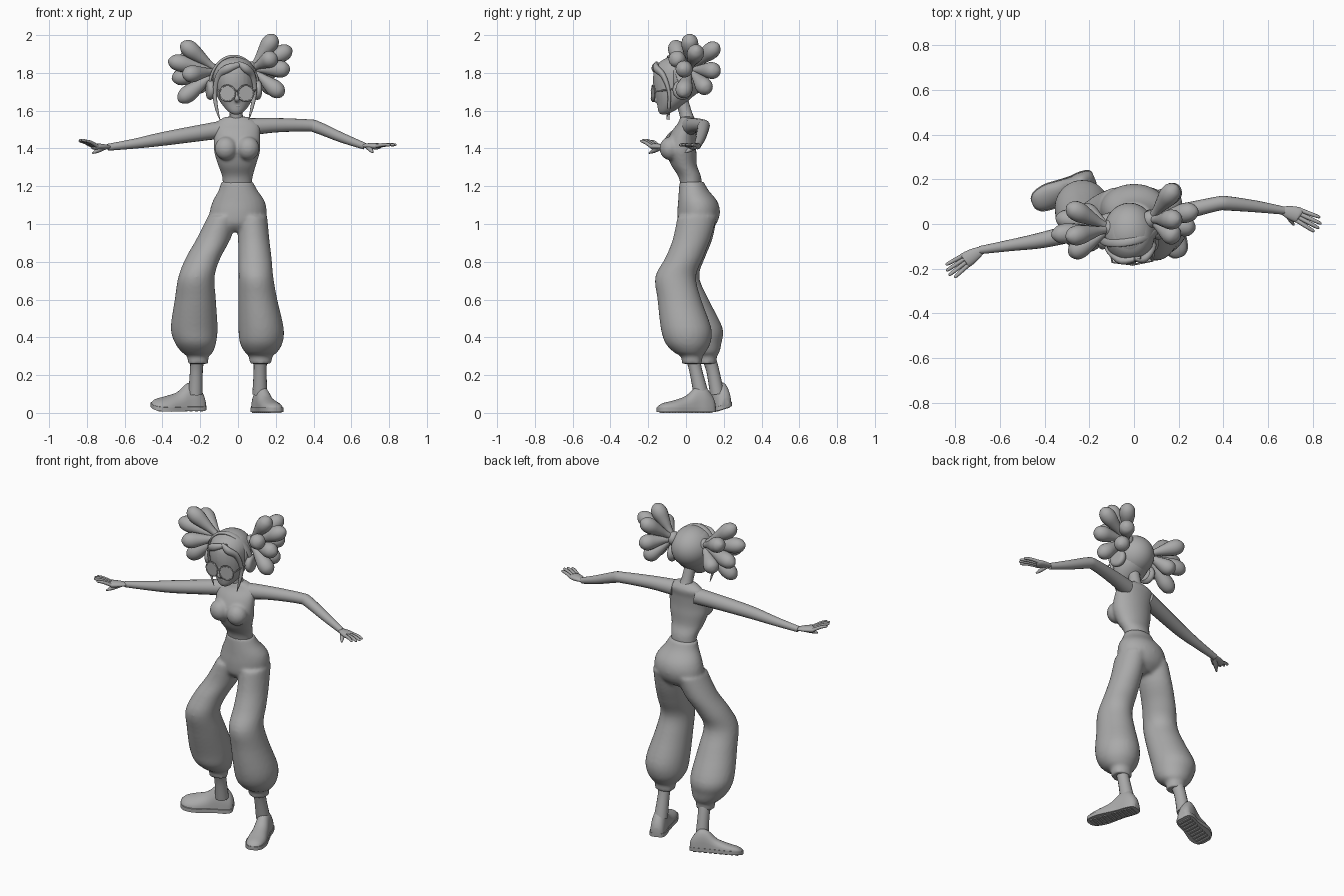
import bpy, bmesh, math
from mathutils import Vector, Matrix

default = bpy.data.objects.get("Cube")
if default:
    bpy.data.objects.remove(default, do_unlink=True)

grey = bpy.data.materials.new("plain_grey")
grey.use_nodes = True
grey.diffuse_color = (0.4, 0.4, 0.4, 1)
grey.node_tree.nodes["Principled BSDF"].inputs["Base Color"].default_value = (0.4, 0.4, 0.4, 1)


# ---------- helpers ----------
def spline(rows, steps=4):
    """Catmull-Rom interpolation of equal-length number rows."""
    out = []
    last = len(rows) - 1
    for i in range(last):
        a, b, c, d = (rows[min(max(k, 0), last)] for k in (i - 1, i, i + 1, i + 2))
        for s in range(steps):
            t = s / steps
            out.append([q + t / 2 * (r - p + t * (2 * p - 5 * q + 4 * r - e + t * (3 * (q - r) + e - p)))
                        for p, q, r, e in zip(a, b, c, d)])
    out.append(list(rows[-1]))
    return out


def skin(bm, rings):
    """Bridge rings of points and cap both ends."""
    loops = [[bm.verts.new(p) for p in ring] for ring in rings]
    n = len(loops[0])
    for low, high in zip(loops, loops[1:]):
        for i in range(n):
            bm.faces.new((low[i], low[(i + 1) % n], high[(i + 1) % n], high[i]))
    bm.faces.new(loops[0][::-1])
    bm.faces.new(loops[-1])


def stack(bm, rows, sides=28):
    """Level elliptical rings: x, y, z, half width, half depth."""
    rings = []
    for x, y, z, rx, ry in spline(rows):
        rings.append([(x + max(rx, .002) * math.cos(k * math.tau / sides),
                       y + max(ry, .002) * math.sin(k * math.tau / sides), z) for k in range(sides)])
    skin(bm, rings)


def tube(bm, rows, flat=1.0, up=(0, 0, 1), sides=16):
    """Tube along points x, y, z, radius; flat scales it along up."""
    rows = spline(rows)
    pts = [Vector(r[:3]) for r in rows]
    rings = []
    for i, p in enumerate(pts):
        t = (pts[min(i + 1, len(pts) - 1)] - pts[max(i - 1, 0)]).normalized()
        side = t.cross(Vector(up)).normalized()
        lift = side.cross(t) * flat
        r = max(rows[i][3], .001)
        rings.append([p + r * (side * math.cos(k * math.tau / sides) + lift * math.sin(k * math.tau / sides))
                      for k in range(sides)])
    skin(bm, rings)


def ball(bm, centre, size):
    m = Matrix.Translation(centre) @ Matrix.Diagonal((*size, 1))
    return bmesh.ops.create_uvsphere(bm, u_segments=32, v_segments=20, radius=1, matrix=m)


def finish(bm, name, voxel=0):
    bmesh.ops.recalc_face_normals(bm, faces=bm.faces)
    mesh = bpy.data.meshes.new(name)
    bm.to_mesh(mesh)
    bm.free()
    mesh.materials.append(grey)
    obj = bpy.data.objects.new(name, mesh)
    bpy.context.collection.objects.link(obj)
    bpy.ops.object.select_all(action='DESELECT')
    obj.select_set(True)
    bpy.context.view_layer.objects.active = obj
    bpy.ops.object.shade_smooth_by_angle(angle=math.radians(50))
    if voxel:
        fuse = obj.modifiers.new("fuse", 'REMESH')
        fuse.mode, fuse.voxel_size, fuse.use_smooth_shade = 'VOXEL', voxel, True
        soften = obj.modifiers.new("soften", 'SMOOTH')
        soften.factor, soften.iterations = 0.5, 6
    return obj


def part(name, build, *args, voxel=0, **kw):
    bm = bmesh.new()
    build(bm, *args, **kw)
    return finish(bm, name, voxel)


# ---------- torso and neck ----------
bm = bmesh.new()
stack(bm, [(-.005, .03, 1.18, .075, .055), (-.003, .02, 1.25, .081, .06), (-.005, -.01, 1.31, .1, .068),
           (-.005, -.025, 1.38, .121, .08), (-.005, -.025, 1.43, .123, .078), (-.005, -.01, 1.49, .122, .066),
           (-.005, .01, 1.535, .115, .052), (-.008, .005, 1.568, .06, .035)])
for s in (-1, 1):
    ball(bm, (s * .058 - .005, -.083, 1.4), (.06, .057, .062))
finish(bm, "torso", .008)
part("neck", tube, [(-.005, .012, 1.53, .045), (-.01, 0, 1.58, .034), (-.018, -.03, 1.68, .034)], up=(0, 1, 0))

# ---------- trousers ----------
bm = bmesh.new()
stack(bm, [(-.005, .03, 1.225, .084, .064), (0, .04, 1.18, .102, .078), (.004, .062, 1.12, .138, .104),
           (0, .067, 1.06, .151, .113), (-.005, .06, 1, .142, .1), (-.01, .055, .96, .08, .06)])
stack(bm, [(.075, .06, 1.04, .08, .105), (.083, .03, .92, .083, .1), (.09, -.01, .82, .088, .1),
           (.095, -.055, .72, .092, .108), (.105, -.035, .6, .103, .116), (.122, 0, .45, .12, .134),
           (.123, .01, .37, .113, .12), (.122, .02, .32, .085, .083), (.12, .03, .3, .063, .058),
           (.12, .032, .26, .06, .054)])
stack(bm, [(-.08, .06, 1.04, .08, .105), (-.13, .04, .92, .09, .1), (-.185, 0, .82, .092, .1),
           (-.22, -.03, .72, .096, .1), (-.226, .01, .6, .109, .11), (-.232, .07, .45, .124, .124),
           (-.225, .08, .37, .109, .108), (-.215, .1, .32, .082, .077), (-.212, .11, .3, .058, .054),
           (-.212, .112, .26, .055, .05)])
finish(bm, "trousers", .01)


# ---------- lower legs and shoes ----------
def shoe(side, heel, toe, roll):
    heel, toe = Vector(heel), Vector(toe)
    along = toe - heel
    across = along.normalized().cross(Vector((0, 0, 1)))
    profile = spline([(0, .022, .06), (.05, .038, .095), (.18, .045, .14), (.33, .044, .135), (.5, .049, .09),
                      (.72, .056, .066), (.9, .046, .052), (.98, .026, .036), (1, .01, .025)])

    def place(t, w, z):
        return heel + along * t + across * w + Vector((0, 0, z + w * roll))

    bm = bmesh.new()
    skin(bm, [[place(t, w * math.cos(a), .02 + max(h - .02, .005) * max(math.sin(a), 0) ** .8)
               for a in [k * math.tau / 24 for k in range(24)]] for t, w, h in profile])
    finish(bm, side + "_shoe")
    bm = bmesh.new()
    skin(bm, [[place(t, (w + .004) * s, z) for s, z in ((-1, .006), (1, .006), (1, .028), (-1, .028))]
              for t, w, h in profile])
    for k in range(9):
        t = .1 + k * .1
        skin(bm, [[place(t + d, s * .036, z) for s, z in ((-1, 0), (1, 0), (1, .01), (-1, .01))]
                  for d in (-.025, .025)])
    finish(bm, side + "_sole")


shoe("left", (.1, .15, 0), (.205, -.15, 0), 0)
shoe("right", (-.178, .21, .018), (-.455, .09, .018), .3)
part("left_ankle", tube, [(.12, .03, .32, .04), (.117, .05, .23, .034), (.116, .08, .1, .04)], up=(0, 1, 0))
part("right_ankle", tube, [(-.212, .11, .32, .04), (-.22, .14, .23, .034), (-.225, .165, .1, .038)], up=(0, 1, 0))

# ---------- arms and hands ----------
part("right_arm", tube, [(-.08, .012, 1.5, .047), (-.2, -.02, 1.482, .043), (-.4, -.07, 1.45, .036),
                         (-.55, -.095, 1.425, .026), (-.69, -.117, 1.406, .018)])
part("left_arm", tube, [(.07, .018, 1.515, .046), (.2, .05, 1.523, .038), (.37, .09, 1.522, .032),
                        (.42, .092, 1.512, .032), (.55, .078, 1.457, .026), (.67, .06, 1.412, .018)])


def hand(side, wrist, knuckles, tip, thumb_tip):
    wrist, knuckles, tip, thumb_tip = map(Vector, (wrist, knuckles, tip, thumb_tip))
    across = (tip - wrist).cross(Vector((0, 0, 1))).normalized()
    bm = bmesh.new()
    tube(bm, [(*wrist, .017), (*wrist.lerp(knuckles, .5), .03), (*knuckles, .035),
              (*knuckles.lerp(tip, .1), .026)], flat=.5)
    for k, reach in zip((-1.5, -.5, .5, 1.5), (.85, 1, .98, .85)):
        base = knuckles + across * k * .016
        end = knuckles.lerp(tip, reach) + across * k * .023
        mid = base.lerp(end, .55) + Vector((0, 0, .004))
        tube(bm, [(*base, .01), (*mid, .009), (*base.lerp(end, .92), .007), (*end, .002)], sides=10)
    start = wrist.lerp(knuckles, .3)
    tube(bm, [(*start, .014), (*start.lerp(thumb_tip, .6), .012), (*thumb_tip, .004)], sides=10)
    finish(bm, side + "_hand")


hand("right", (-.68, -.115, 1.408), (-.755, -.163, 1.41), (-.835, -.22, 1.447), (-.77, -.195, 1.375))
hand("left", (.66, .062, 1.415), (.735, .04, 1.412), (.835, -.01, 1.42), (.715, -.005, 1.378))

# ---------- head ----------
bm = bmesh.new()
stack(bm, [(-.01, -.12, 1.58, .018, .015), (-.01, -.105, 1.598, .045, .042), (-.012, -.078, 1.64, .078, .076),
           (-.016, -.06, 1.69, .1, .106), (-.02, -.05, 1.76, .112, .125), (-.02, -.046, 1.82, .108, .12),
           (-.02, -.045, 1.865, .078, .085), (-.02, -.045, 1.886, .03, .03)])
tube(bm, [(-.008, -.16, 1.71, .008), (-.006, -.172, 1.68, .011), (-.005, -.172, 1.662, .016),
          (-.005, -.155, 1.65, .008)], up=(1, 0, 0))
finish(bm, "head", .006)
part("lips", ball, (-.006, -.142, 1.627), (.022, .01, .009))

# ---------- glasses ----------
glasses = (("right", -.056, -.168, -.12), ("left", .042, -.165, .2))
for side, x, y, turn in glasses:
    frame = Matrix.Translation((x, y - .008, 1.692)) @ Matrix.Rotation(turn, 4, 'Z')
    rim = bmesh.new()
    tube(rim, [(*(frame @ Vector((.042 * math.cos(k * math.tau / 16), 0, .042 * math.sin(k * math.tau / 16)))), .004)
               for k in range(17)], up=(0, 1, 0), sides=8)
    finish(rim, side + "_glasses_rim")
    lens = bmesh.new()
    bmesh.ops.create_cone(lens, cap_ends=True, segments=32, radius1=.04, radius2=.04, depth=.004,
                          matrix=frame @ Matrix.Rotation(math.pi / 2, 4, 'X'))
    finish(lens, side + "_lens")
    outer = x + math.copysign(.042, x)
    part(side + "_glasses_arm", tube, [(outer, y, 1.7, .004), (outer * 1.1, -.1, 1.71, .004),
                                       (outer * 1.15, -.04, 1.715, .004)], sides=8)
part("glasses_bridge", tube, [(-.015, -.18, 1.7, .004), (-.007, -.183, 1.705, .004), (.002, -.18, 1.7, .004)])

# ---------- headphones ----------
hub, sideways, top = Vector((-.022, -.04, 1.725)), Vector((.128, .022, 0)), Vector((0, -.04, .163))
arc = [hub + sideways * math.cos(k * math.pi / 12) + top * math.sin(k * math.pi / 12) for k in range(13)]
part("headband", tube, [(*p, .008) for p in arc], flat=2.2, up=(0, -1, 0))
for side, s in (("left", 1), ("right", -1)):
    bm = bmesh.new()
    centre = hub + sideways * s * .95 - Vector((0, 0, .015))
    tube(bm, [(*(centre + sideways * s * d), r) for d, r in
              ((-.15, .04), (-.02, .052), (.1, .05), (.17, .036), (.18, .01))], sides=28)
    finish(bm, side + "_ear_cup")

# ---------- hair ----------
bm = bmesh.new()
ball(bm, (-.02, -.04, 1.773), (.118, .135, .12))
face = [f for f in bm.faces if f.calc_center_median().y < -.075 and f.calc_center_median().z < 1.835]
bmesh.ops.delete(bm, geom=face, context='FACES')
cap = finish(bm, "hair_cap")
cap.modifiers.new("thickness", 'SOLIDIFY').thickness = .008
part("right_fringe", tube, [(.03, -.15, 1.85, .008), (-.05, -.165, 1.825, .022), (-.1, -.13, 1.785, .018),
                            (-.122, -.1, 1.7, .012), (-.115, -.1, 1.62, .009), (-.095, -.1, 1.55, .002)],
     flat=.8, up=(0, 1, 0))
part("left_fringe", tube, [(.0, -.155, 1.855, .008), (.04, -.158, 1.825, .022), (.075, -.12, 1.785, .018),
                           (.088, -.09, 1.7, .012), (.075, -.09, 1.62, .009), (.056, -.09, 1.55, .002)],
     flat=.8, up=(0, 1, 0))

bunches = {
    "right": ((-.105, -.02, 1.81), [(-.3, -.06, 1.96), (-.37, -.05, 1.865), (-.3, .08, 1.9), (-.35, .03, 1.77),
                                    (-.29, -.14, 1.79), (-.315, -.04, 1.65), (-.24, .07, 1.71)]),
    "left": ((.07, .02, 1.82), [(.2, .02, 2), (.285, .06, 1.93), (.19, .17, 1.95), (.275, -.02, 1.82),
                                (.2, .175, 1.81), (.24, -.02, 1.68), (.2, .12, 1.7), (.2, -.07, 1.89)])}
lobe_shape = ((0, .016), (.25, .02), (.5, .034), (.72, .045), (.88, .039), (.97, .02), (1, .003))
for side, (root, tips) in bunches.items():
    bm = bmesh.new()
    root = Vector(root)
    for tip in map(Vector, tips):
        tube(bm, [(*root.lerp(tip, t), r) for t, r in lobe_shape], up=(0, 1, 0))
    ball(bm, root, (.035, .04, .04))
    finish(bm, side + "_hair_bunch")
